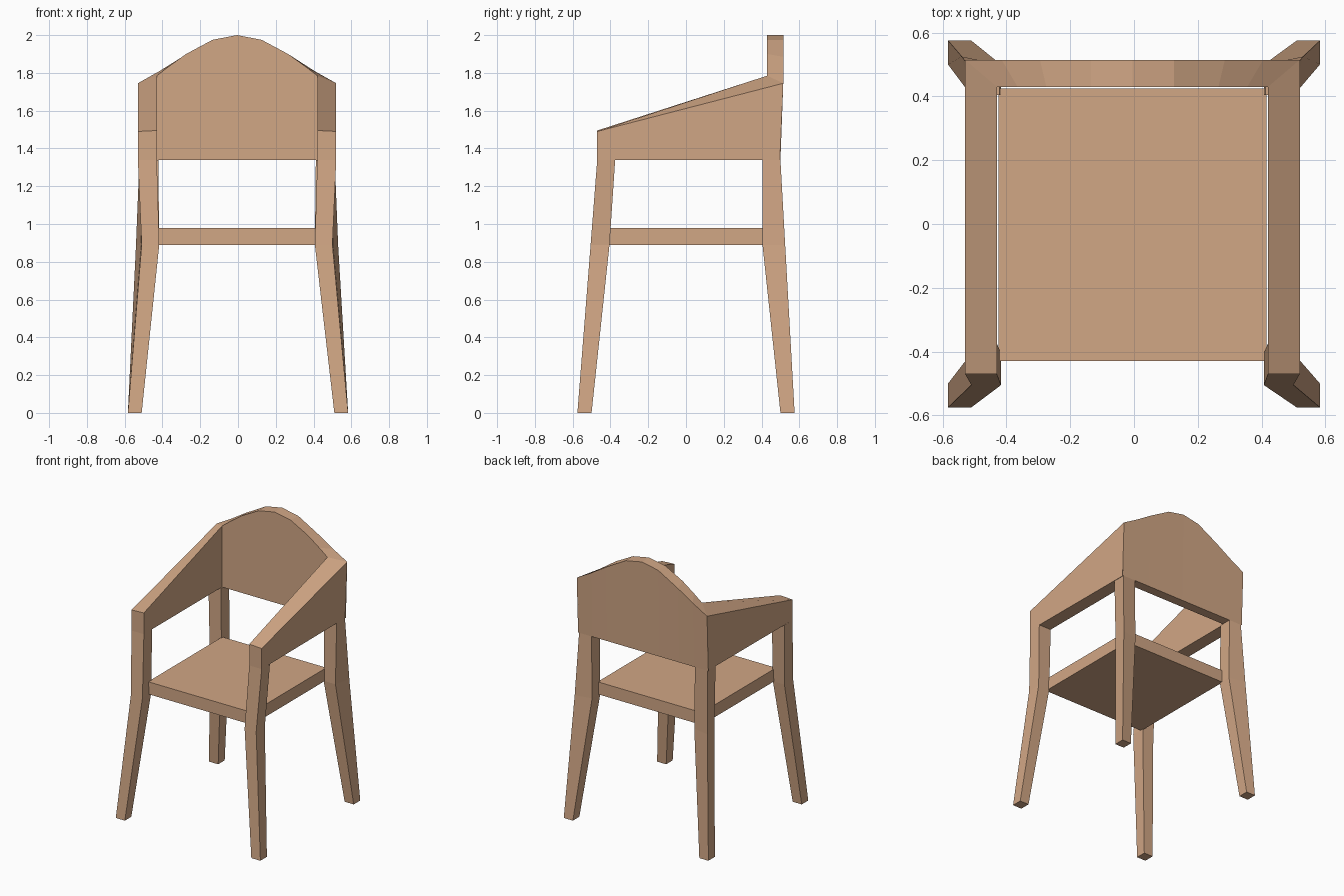
import bpy

cube = bpy.data.objects.get("Cube")
if cube:
    bpy.data.objects.remove(cube)

wood = bpy.data.materials.new("warm wood")
wood.use_nodes = True
COLOR = (0.64, 0.385, 0.235, 1)
wood.diffuse_color = COLOR
wood.node_tree.nodes["Principled BSDF"].inputs["Base Color"].default_value = COLOR

LEAN = -0.005  # upper frame sits slightly off centre


def loft(name, rings, side=1):
    """Skin a list of equal-length rings and cap both ends."""
    n = len(rings[0])
    verts = [(x * side + (LEAN if z > 0 else 0), y, z) for r in rings for x, y, z in r]
    faces = [(k * n + i, k * n + (i + 1) % n, (k + 1) * n + (i + 1) % n, (k + 1) * n + i)
             for k in range(len(rings) - 1) for i in range(n)]
    faces += [tuple(reversed(range(n))), tuple(range(len(verts) - n, len(verts)))]
    mesh = bpy.data.meshes.new(name)
    mesh.from_pydata(verts, [], faces)
    mesh.materials.append(wood)
    obj = bpy.data.objects.new(name, mesh)
    bpy.context.collection.objects.link(obj)
    # consistent outward normals
    import bmesh
    bm = bmesh.new()
    bm.from_mesh(mesh)
    bmesh.ops.recalc_face_normals(bm, faces=bm.faces)
    bm.to_mesh(mesh)
    bm.free()
    return obj


def box_ring(x0, x1, y0, y1, z):
    return [(x0, y0, z), (x1, y0, z), (x1, y1, z), (x0, y1, z)]


SEAT_LOW, SEAT_TOP, RAIL = 0.89, 0.98, 1.34

for side, word in ((1, "left"), (-1, "right")):
    # front leg: splayed below the seat, nearly upright above
    loft("front_leg_" + word, [
        box_ring(0.51, 0.583, -0.575, -0.50, 0),
        box_ring(0.412, 0.505, -0.505, -0.405, SEAT_LOW),
        box_ring(0.425, 0.525, -0.47, -0.375, RAIL)], side)

    # rear leg: outer corner runs straight, the others bend at the seat
    loft("rear_leg_" + word, [
        box_ring(0.51, 0.583, 0.50, 0.575, 0),
        [(0.412, 0.405, SEAT_LOW), (0.507, 0.405, SEAT_LOW),
         (0.535, 0.525, SEAT_LOW), (0.412, 0.50, SEAT_LOW)],
        box_ring(0.417, 0.517, 0.405, 0.50, RAIL)], side)

    # arm panel: rising top edge, mitred into the backrest
    loft("arm_panel_" + word, [
        [(0.425, -0.47, RAIL), (0.525, -0.47, RAIL),
         (0.525, -0.47, 1.49), (0.425, -0.47, 1.495)],
        [(0.425, 0.43, RAIL), (0.52, 0.50, RAIL),
         (0.525, 0.515, 1.745), (0.425, 0.43, 1.785)]], side)

# seat board
loft("seat", [box_ring(-0.42, 0.42, -0.43, 0.425, z) for z in (SEAT_LOW, SEAT_TOP)])

# backrest with arched top: front x, back x, front height, back height
half = [(0.425, 0.525, 1.785, 1.745), (0.36, 0.41, 1.835, 1.81),
        (0.27, 0.29, 1.90, 1.885), (0.13, 0.13, 1.975, 1.975)]
arch = [(-f, -b, zf, zb) for f, b, zf, zb in half] + [(0, 0, 2, 2)] + half[::-1]
loft("backrest", [[(f, 0.43, RAIL), (f, 0.43, zf), (b, 0.515, zb), (b, 0.50, RAIL)]
                  for f, b, zf, zb in arch])
